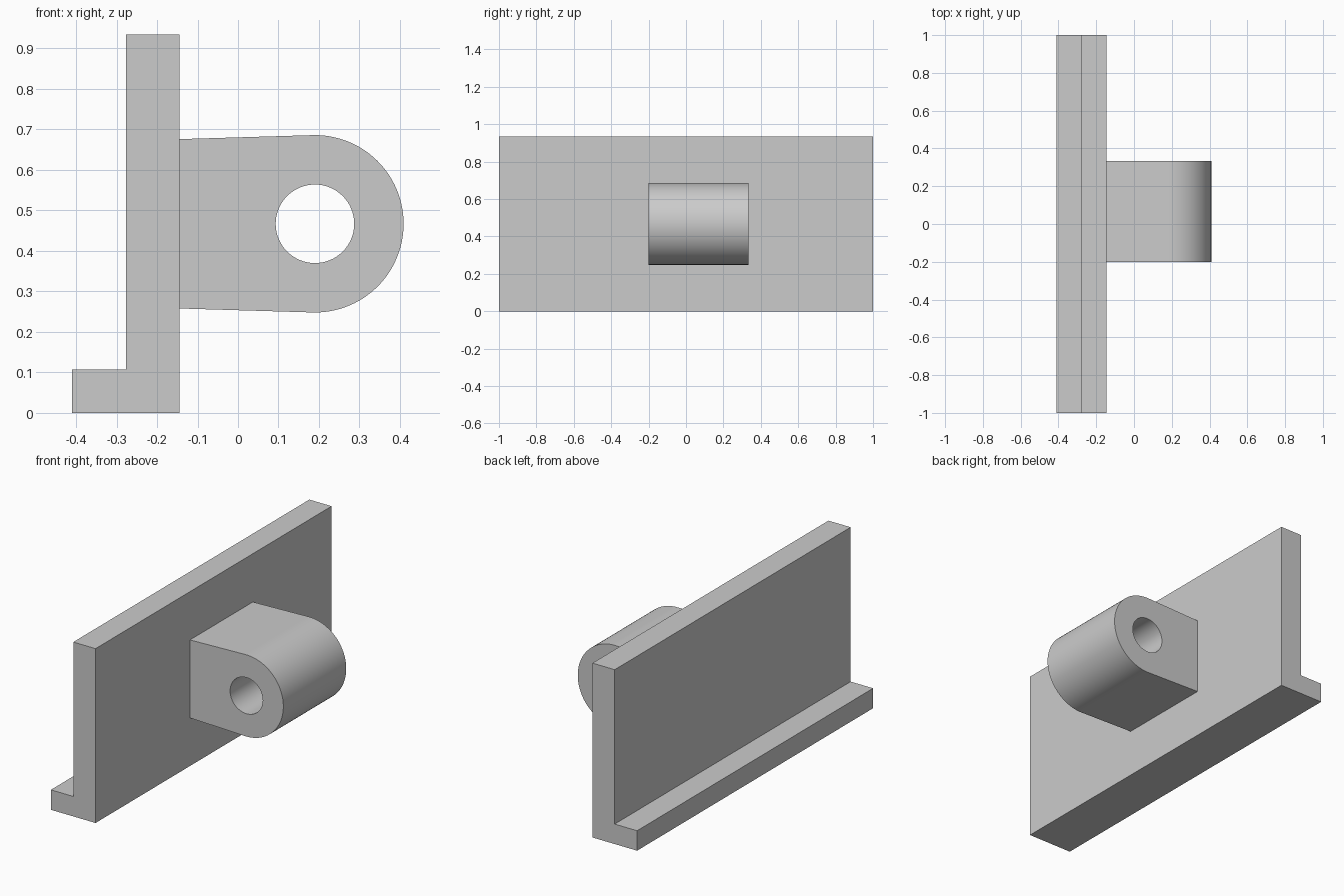
import bpy
import bmesh
from math import cos, sin, pi, radians

default_cube = bpy.data.objects.get("Cube")
if default_cube:
    bpy.data.objects.remove(default_cube, do_unlink=True)

# Single plain grey
grey = bpy.data.materials.new("light_grey")
grey.use_nodes = True
colour = (0.6, 0.6, 0.6, 1)
grey.diffuse_color = colour
grey.node_tree.nodes["Principled BSDF"].inputs["Base Color"].default_value = colour


def arc(cx, cz, radius, start, end, steps, closed=False):
    """Points along an arc in the x-z plane."""
    count = steps if closed else steps + 1
    angles = [start + (end - start) * i / steps for i in range(count)]
    return [(cx + radius * cos(a), cz + radius * sin(a)) for a in angles]


def extrude_profile(name, loops, y0, y1):
    """Extrude closed x-z loops along y; loops after the first are holes."""
    bm = bmesh.new()
    end_edges = ([], [])
    for loop in loops:
        rings = [[bm.verts.new((x, y, z)) for x, z in loop] for y in (y0, y1)]
        n = len(loop)
        for i in range(n):
            j = (i + 1) % n
            bm.faces.new((rings[0][i], rings[0][j], rings[1][j], rings[1][i]))
            for ring, edges in zip(rings, end_edges):
                edges.append(bm.edges.get((ring[i], ring[j])))
    for edges in end_edges:
        bmesh.ops.triangle_fill(bm, edges=edges, use_beauty=True)
    bmesh.ops.recalc_face_normals(bm, faces=bm.faces[:])
    mesh = bpy.data.meshes.new(name)
    bm.to_mesh(mesh)
    bm.free()
    mesh.materials.append(grey)
    obj = bpy.data.objects.new(name, mesh)
    bpy.context.collection.objects.link(obj)
    return obj


# Upright plate with a low foot along its rear edge
foot_x, back_x, face_x = -0.41, -0.277, -0.145
foot_top, plate_top = 0.107, 0.935
extrude_profile("flanged_plate", [[
    (foot_x, 0), (face_x, 0), (face_x, plate_top),
    (back_x, plate_top), (back_x, foot_top), (foot_x, foot_top),
]], -1, 1)

# Rounded lug with slightly tapering sides and a through hole
pin_x, pin_z = 0.19, 0.467
root_x, root_half = face_x - 0.02, 0.2085
sweep = radians(91.6)
outline = [(root_x, pin_z - root_half)]
outline += arc(pin_x, pin_z, 0.219, -sweep, sweep, 64)
outline.append((root_x, pin_z + root_half))
hole = arc(pin_x, pin_z, 0.097, 0, 2 * pi, 64, closed=True)
lug = extrude_profile("pin_lug", [outline, hole], -0.2, 0.333)

# Smooth the curved surfaces, keep the rims crisp
bpy.ops.object.select_all(action="DESELECT")
lug.select_set(True)
bpy.context.view_layer.objects.active = lug
bpy.ops.object.shade_smooth_by_angle(angle=radians(30))
